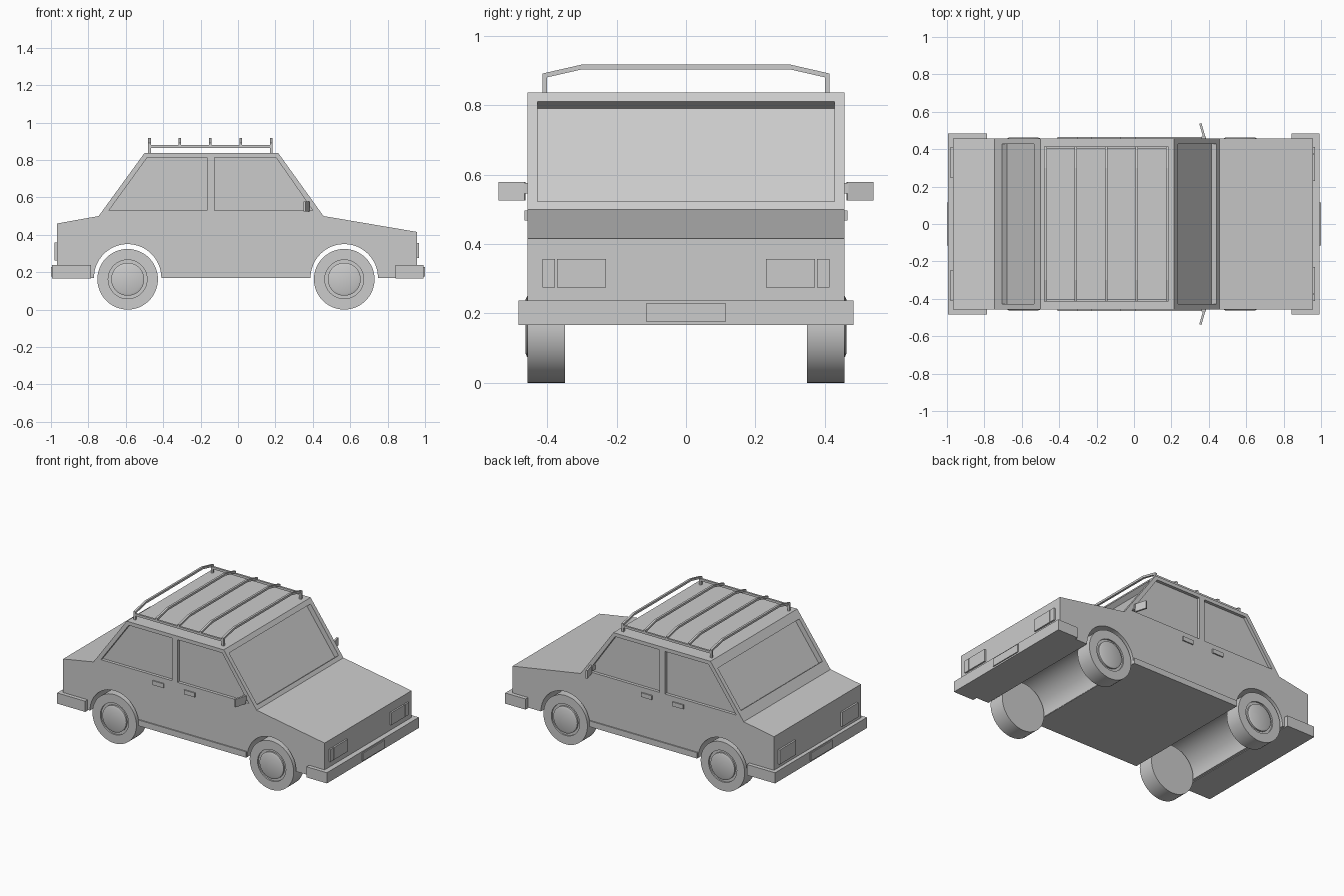
import bpy, bmesh, math
from mathutils import Vector, Matrix

if "Cube" in bpy.data.objects:
    bpy.data.objects.remove(bpy.data.objects["Cube"])


def finish(name, bm):
    bmesh.ops.recalc_face_normals(bm, faces=bm.faces)
    me = bpy.data.meshes.new(name)
    bm.to_mesh(me)
    bm.free()
    ob = bpy.data.objects.new(name, me)
    bpy.context.collection.objects.link(ob)
    return ob


def smooth(ob):
    bpy.ops.object.select_all(action='DESELECT')
    ob.select_set(True)
    bpy.context.view_layer.objects.active = ob
    bpy.ops.object.shade_smooth_by_angle(angle=math.radians(25))


def prism(name, pts, y0, y1):
    """Extrude an (x, z) outline from y0 to y1."""
    bm = bmesh.new()
    f = bm.faces.new([bm.verts.new((x, y0, z)) for x, z in pts])
    new = bmesh.ops.extrude_face_region(bm, geom=[f])['geom']
    bmesh.ops.translate(bm, vec=(0, y1 - y0, 0),
                        verts=[v for v in new if isinstance(v, bmesh.types.BMVert)])
    return finish(name, bm)


def box(name, x0, x1, y0, y1, z0, z1):
    return prism(name, [(x0, z0), (x1, z0), (x1, z1), (x0, z1)], y0, y1)


def cut(ob, cutter):
    m = ob.modifiers.new("cut", 'BOOLEAN')
    m.operation, m.solver, m.object = 'DIFFERENCE', 'EXACT', cutter
    bpy.context.view_layer.objects.active = ob
    bpy.ops.object.modifier_apply(modifier=m.name)
    bpy.data.objects.remove(cutter)


def arch(cx, n=32):
    return [(cx + 0.18 * math.cos(math.pi * i / n), 0.17 + 0.18 * math.sin(math.pi * i / n))
            for i in range(n + 1)]


WHEELS = {"rear": -0.59, "front": 0.568}
W = 0.457

# Body shell with both wheel arches
outline = [(-0.968, 0.17), (-0.968, 0.46), (-0.745, 0.5), (-0.5, 0.837), (0.215, 0.837),
           (0.457, 0.5), (0.958, 0.415), (0.958, 0.17)]
outline += arch(WHEELS["front"]) + arch(WHEELS["rear"])
body = prism("car_body", outline, -W, W)

# Recessed side windows
side_windows = [
    [(-0.69, 0.53), (-0.485, 0.813), (-0.165, 0.813), (-0.165, 0.53)],
    [(-0.125, 0.53), (-0.125, 0.813), (0.203, 0.813), (0.4, 0.53)]]
for s in (-1, 1):
    for pts in side_windows:
        cut(body, prism("window_cutter", pts, s * (W - 0.02), s * (W + 0.05)))

# Recessed windscreen and rear window, cut square to their slopes
for a, b, t0, t1 in [((0.215, 0.837), (0.457, 0.5), 0.08, 0.935),
                     ((-0.5, 0.837), (-0.745, 0.5), 0.14, 0.84)]:
    a, b = Vector(a), Vector(b)
    p, q = a.lerp(b, t0), a.lerp(b, t1)
    d = (b - a).normalized()
    n = Vector((abs(d.y) * math.copysign(1, d.x), abs(d.x)))
    pts = [p - n * 0.034, q - n * 0.034, q + n * 0.05, p + n * 0.05]
    cut(body, prism("screen_cutter", pts, -0.428, 0.428))
smooth(body)

# Sill, bumpers and number plates
box("sill", -0.408, 0.386, -0.465, 0.465, 0.168, 0.207)
box("front_bumper", 0.843, 0.993, -0.483, 0.483, 0.166, 0.237)
box("rear_bumper", -0.994, -0.787, -0.483, 0.483, 0.166, 0.237)
box("front_plate", 0.98, 1.0, -0.115, 0.115, 0.176, 0.228)
box("rear_plate", -1.0, -0.98, -0.115, 0.115, 0.176, 0.228)

# Wheel cross-section: (radius, distance from car centre), turned about y
tyre = [(0, 0.348), (0.162, 0.348), (0.162, 0.457), (0.104, 0.457), (0.104, 0.447),
        (0.088, 0.447), (0.088, 0.458), (0.076, 0.463), (0, 0.463)]

for side, s in (("right", -1), ("left", 1)):
    for end, cx in WHEELS.items():
        bm = bmesh.new()
        vs = [bm.verts.new((r, y * s, 0)) for r, y in tyre]
        es = [bm.edges.new(e) for e in zip(vs, vs[1:])]
        bmesh.ops.spin(bm, geom=vs + es, cent=(0, 0, 0), axis=(0, 1, 0),
                       angle=math.tau, steps=48)
        bmesh.ops.remove_doubles(bm, verts=bm.verts, dist=1e-4)
        bmesh.ops.translate(bm, verts=bm.verts, vec=(cx, 0, 0.162))
        smooth(finish(f"{end}_{side}_wheel", bm))

    # Lights
    box(f"{side}_headlight", 0.94, 0.969, s * 0.23, s * 0.372, 0.275, 0.357)
    box(f"{side}_indicator", 0.94, 0.969, s * 0.378, s * 0.413, 0.275, 0.357)
    box(f"{side}_tail_light", -0.98, -0.95, s * 0.245, s * 0.413, 0.262, 0.358)

    # Door handles
    box(f"{side}_rear_handle", -0.304, -0.224, s * 0.44, s * 0.465, 0.468, 0.496)
    box(f"{side}_front_handle", -0.073, 0.007, s * 0.44, s * 0.465, 0.468, 0.496)

    # Door mirror: plate angled backwards, with a small mount
    mirror = box(f"{side}_mirror", -0.006, 0.006, 0, s * 0.077, 0.525, 0.578)
    mirror.matrix_world = (Matrix.Translation((0.376, s * 0.464, 0)) @
                           Matrix.Rotation(s * math.radians(16), 4, 'Z'))
    box(f"{side}_mirror_mount", 0.362, 0.384, s * 0.43, s * 0.468, 0.545, 0.576)

    # Roof rack rail and posts
    box(f"{side}_rack_rail", -0.48, 0.183, s * 0.401, s * 0.414, 0.864, 0.879)
    for i, x in enumerate((-0.473, 0.177)):
        box(f"{side}_rack_post_{i}", x - 0.007, x + 0.007, s * 0.401, s * 0.414, 0.83, 0.885)

# Roof rack crossbars, bent down at the ends
path = [(-0.414, 0.891), (-0.3, 0.917), (0.3, 0.917), (0.414, 0.891)]
for i in range(5):
    x = -0.473 + i * 0.1625
    bm = bmesh.new()
    loop = path + [(y, z - 0.014) for y, z in reversed(path)]
    f = bm.faces.new([bm.verts.new((x - 0.007, y, z)) for y, z in loop])
    new = bmesh.ops.extrude_face_region(bm, geom=[f])['geom']
    bmesh.ops.translate(bm, vec=(0.014, 0, 0),
                        verts=[v for v in new if isinstance(v, bmesh.types.BMVert)])
    finish(f"rack_crossbar_{i}", bm)
    if 0 < i < 4:
        for s in (-1, 1):
            box(f"rack_stub_{i}", x - 0.007, x + 0.007, s * 0.401, s * 0.414, 0.87, 0.885)
